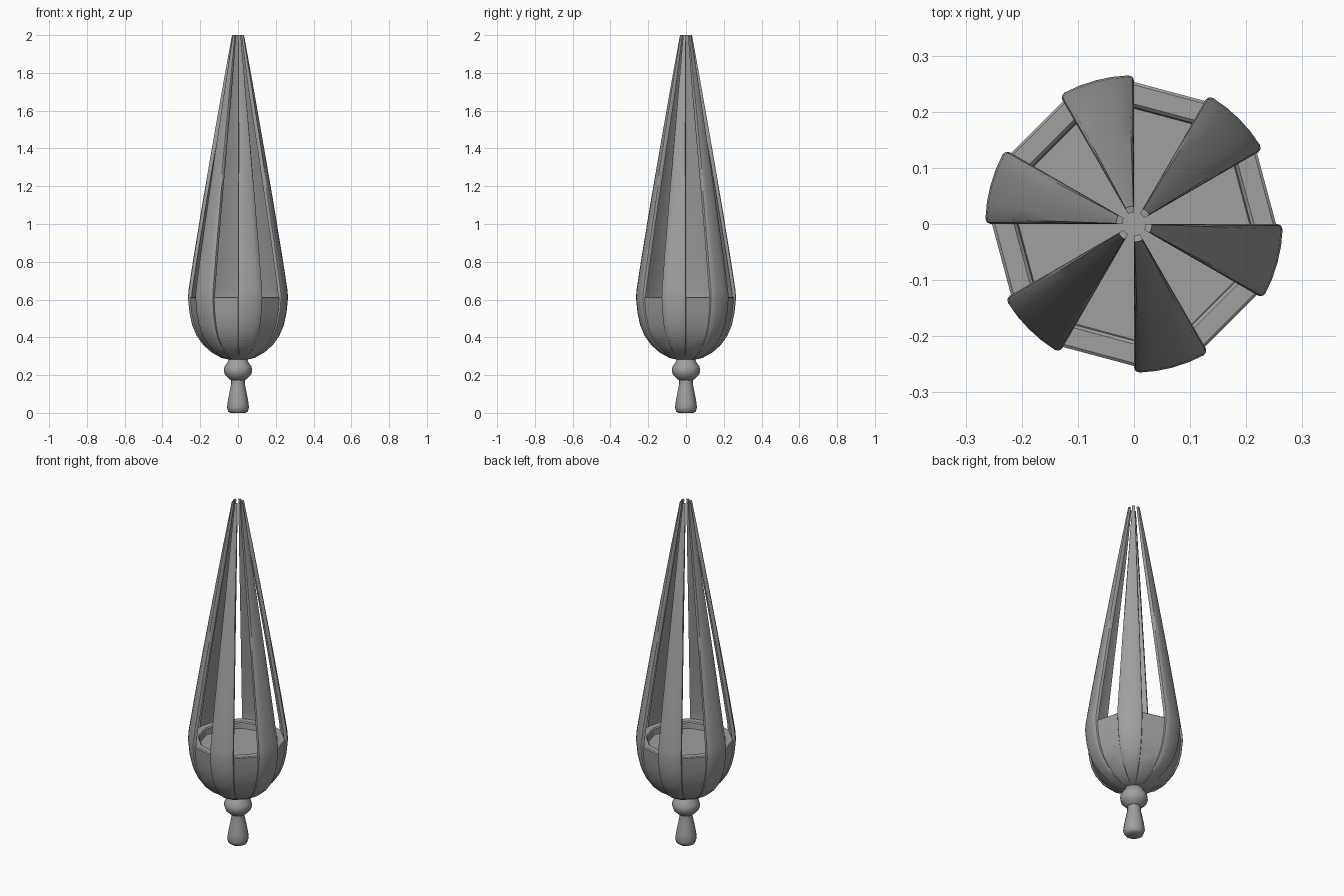
import bpy, bmesh
from math import sin, cos, radians, pi
from mathutils import Vector

cube = bpy.data.objects.get("Cube")
if cube:
    bpy.data.objects.remove(cube)

grey = bpy.data.materials.new("metal_grey")
grey.use_nodes = True
colour = (0.35, 0.35, 0.35, 1)
grey.diffuse_color = colour
grey.node_tree.nodes["Principled BSDF"].inputs["Base Color"].default_value = colour


def loft(name, rings, angle):
    """Skin a stack of closed point rings, cap both ends and smooth."""
    bm = bmesh.new()
    rows = [[bm.verts.new(p) for p in ring] for ring in rings]
    for a, b in zip(rows, rows[1:]):
        n = len(a)
        for i in range(n):
            j = (i + 1) % n
            bm.faces.new((a[i], a[j], b[j], b[i]))
    bm.faces.new(rows[0][::-1])
    bm.faces.new(rows[-1])
    bmesh.ops.recalc_face_normals(bm, faces=bm.faces)
    mesh = bpy.data.meshes.new(name)
    bm.to_mesh(mesh)
    bm.free()
    mesh.materials.append(grey)
    obj = bpy.data.objects.new(name, mesh)
    bpy.context.collection.objects.link(obj)
    bpy.ops.object.select_all(action='DESELECT')
    obj.select_set(True)
    bpy.context.view_layer.objects.active = obj
    bpy.ops.object.shade_smooth_by_angle(angle=radians(angle))
    return obj


def polar(r, degrees, z):
    return (r * cos(radians(degrees)), r * sin(radians(degrees)), z)


def turned(name, profile, sides, angle, lobe=0):
    """Lathe a profile of (radius, height), with optional fluting."""
    rings = [[polar(r * (1 - lobe * (i % 2)), 360 * i / sides, z)
              for i in range(sides)] for r, z in profile]
    return loft(name, rings, angle)


# Round bowl outline shared by the panels and the ribs
bowl = [(0.04, 0.28), (0.09, 0.292), (0.14, 0.32), (0.185, 0.36),
        (0.22, 0.41), (0.243, 0.465), (0.257, 0.53), (0.265, 0.61)]

# Twelve-sided bowl with a thick rim and a shallow recessed floor
panels = [(r * 0.955, z) for r, z in bowl]
rim = [(0.248, 0.614), (0.214, 0.614), (0.208, 0.608), (0.206, 0.575)]
turned("bowl", panels + rim, 12, 25)

# Six ribs hugging the bowl and rising into tapering blades
outline = bowl + [(0.262, 0.65), (0.236, 0.82), (0.19, 1.1),
                  (0.142, 1.38), (0.086, 1.7), (0.032, 2.0)]
for k in range(6):
    middle = 60 * k - 15
    rings = []
    for i, (r, z) in enumerate(outline):
        before = Vector(outline[max(i - 1, 0)])
        after = Vector(outline[min(i + 1, len(outline) - 1)])
        along = (after - before).normalized()
        thick = min(0.02, r * 0.35)

        def point(offset, depth):
            d = depth * thick
            height = min(z + along.x * d, 2.0)
            return polar(r - along.y * d, middle + offset, height)

        outer = [(-15, 0.45), (-14.4, 0.15), (-13, 0), (-6.5, 0),
                 (0, 0), (6.5, 0), (13, 0), (14.4, 0.15), (15, 0.45)]
        inner = [(15, 1), (0, 1), (-15, 1)]
        rings.append([point(*p) for p in outer + inner])
    loft(f"blade_{k + 1}", rings, 35)

# Rounded knob under the bowl
turned("knob", [(0.03, 0.17), (0.045, 0.178), (0.068, 0.2), (0.075, 0.222),
                (0.072, 0.245), (0.056, 0.267), (0.045, 0.29)], 12, 45)

# Fluted, flared foot
turned("foot", [(0.04, 0.0), (0.052, 0.008), (0.058, 0.03), (0.053, 0.07),
                (0.043, 0.12), (0.036, 0.155), (0.036, 0.185)], 16, 60, 0.06)
